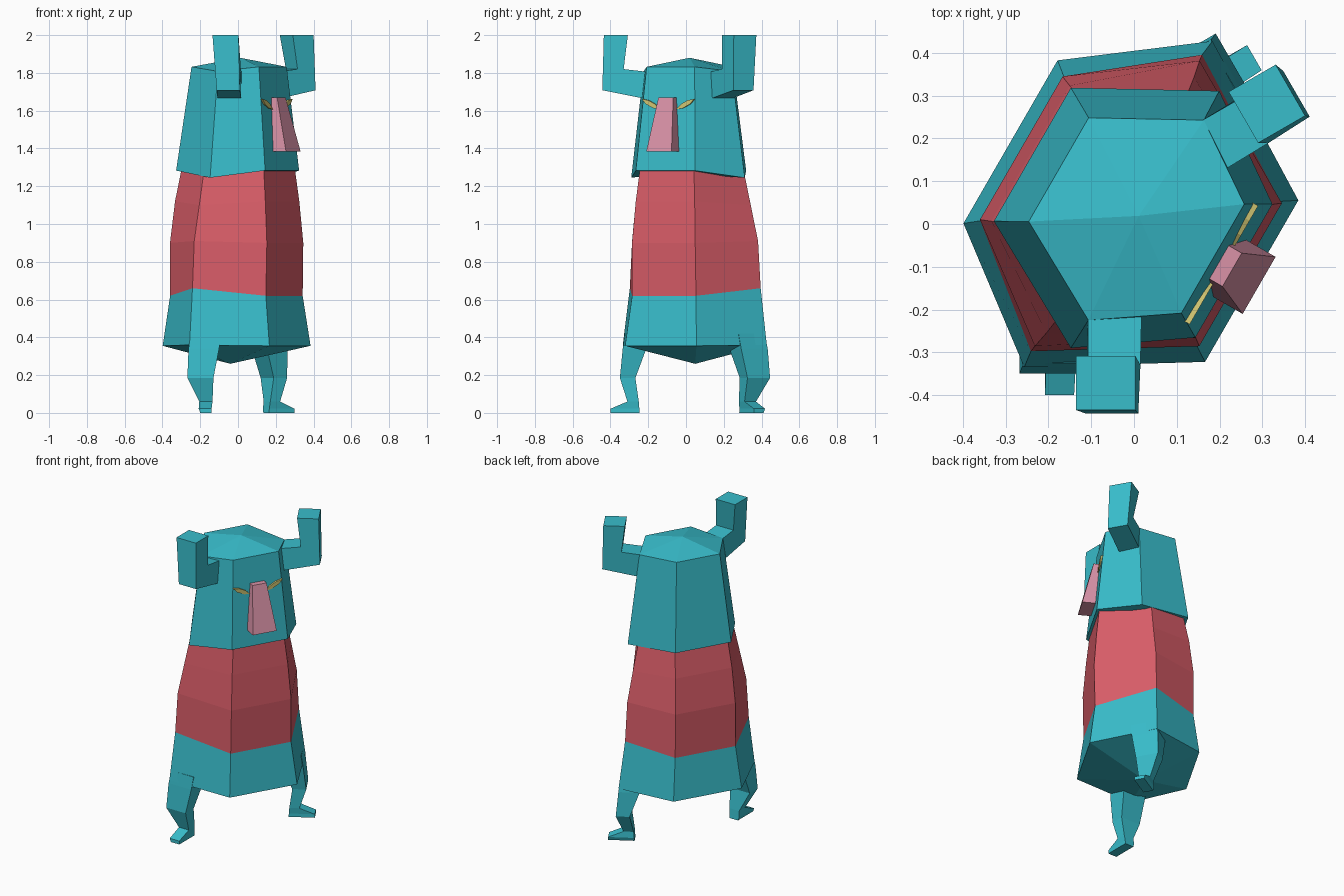
import bpy, bmesh, math
from mathutils import Matrix, Vector

if "Cube" in bpy.data.objects:
    bpy.data.objects.remove(bpy.data.objects["Cube"])

# Figure is built symmetric about x=0 facing -y, then turned 60 degrees about z
M = Matrix.Translation((0.011, 0.019, 0)) @ Matrix.Rotation(math.radians(60), 4, 'Z')
INV = M.inverted()


def mat(name, c):
    m = bpy.data.materials.new(name)
    m.diffuse_color = (*c, 1)
    m.use_nodes = True
    m.node_tree.nodes["Principled BSDF"].inputs["Base Color"].default_value = m.diffuse_color
    return m


TEAL = mat("teal", (0.04, 0.51, 0.60))
RED = mat("red", (0.70, 0.11, 0.14))
PINK = mat("pink", (0.70, 0.29, 0.39))
YELLOW = mat("yellow", (0.68, 0.60, 0.18))


def loft(name, rings, material, mirror=False, turned=False, poles=(None, None)):
    """Skin equal-length rings; cap each end with a polygon or a pole point.
    turned: points are given in final coordinates."""
    bm = bmesh.new()
    put = lambda p: bm.verts.new(INV @ Vector(p) if turned else Vector(p))
    vr = [[put(p) for p in r] for r in rings]
    n = len(vr[0])
    for a, b in zip(vr, vr[1:]):
        for i in range(n):
            j = (i + 1) % n
            bm.faces.new((a[i], a[j], b[j], b[i]))
    for ring, pole in ((vr[0], poles[0]), (vr[-1], poles[1])):
        if pole:
            c = put(pole)
            for i in range(n):
                bm.faces.new((ring[i], ring[(i + 1) % n], c))
        else:
            bm.faces.new(ring)
    bmesh.ops.recalc_face_normals(bm, faces=bm.faces)
    me = bpy.data.meshes.new(name)
    bm.to_mesh(me)
    bm.free()
    me.materials.append(material)
    ob = bpy.data.objects.new(name, me)
    bpy.context.collection.objects.link(ob)
    ob.matrix_world = M
    if mirror:
        ob.modifiers.new("mirror", 'MIRROR')
    return ob


def hexring(front, hf, side, us, back, hb, z, zs):
    """Six-sided ring: forward distance and half-width at front, side, back."""
    half = [(hf, -front, z), (us, -side, zs), (hb, -back, z)]
    return half + [(-x, y, h) for x, y, h in reversed(half)]


def rect(x0, x1, y0, y1, z):
    return [(x0, y0, z), (x1, y0, z), (x1, y1, z), (x0, y1, z)]


# Torso in three bands
waist = hexring(.27, .195, -.06, .40, -.315, .195, .62, .66)
loft("hips", [hexring(.305, .218, -.055, .44, -.346, .22, .355, .36), waist],
     TEAL, poles=((0, .06, .26), None))
loft("belly", [waist,
               hexring(.275, .193, -.058, .385, -.317, .193, .90, .91),
               hexring(.258, .18, -.05, .345, -.292, .183, 1.12, 1.10),
               hexring(.24, .165, -.045, .31, -.26, .17, 1.29, 1.26)], RED)
loft("head", [hexring(.257, .18, .017, .347, -.287, .18, 1.283, 1.245),
              hexring(.20, .147, .02, .27, -.216, .14, 1.832, 1.808)],
     TEAL, poles=(None, (0, 0, 1.88)))

# Raised arms: bent profile (y, z) extruded across x
arm = [(-.435, 2.0), (-.308, 2.0), (-.33, 1.82), (-.20, 1.805), (-.20, 1.66), (-.443, 1.708)]
xs0 = [-.135, -.135, -.108, -.108, -.108, -.113]
xs1 = [.003, .003, .015, .018, .018, .01]
loft("arms", [[(x, y, z) for x, (y, z) in zip(xs, arm)] for xs in (xs0, xs1)],
     TEAL, mirror=True, turned=True)

# Legs with bent knee and pointed foot
loft("legs", [rect(-.25, -.09, -.325, -.19, .42),
              rect(-.262, -.10, -.335, -.21, .34),
              rect(-.268, -.13, -.35, -.268, .185),
              rect(-.205, -.135, -.31, -.25, .06),
              rect(-.208, -.14, -.40, -.247, .022),
              rect(-.20, -.14, -.40, -.245, 0)], TEAL, mirror=True, turned=True)

# Snout widening downwards
loft("snout", [rect(-.077, .077, -.325, -.21, 1.385),
               rect(-.045, .045, -.252, -.19, 1.67)], PINK)

# Slanted almond eyes
eye = [(.05, 1.607), (.09, 1.613), (.135, 1.635), (.16, 1.662), (.12, 1.655), (.08, 1.635)]
loft("eyes", [[(x, -f, z) for x, z in eye] for f in (.20, .23)], YELLOW, mirror=True)
